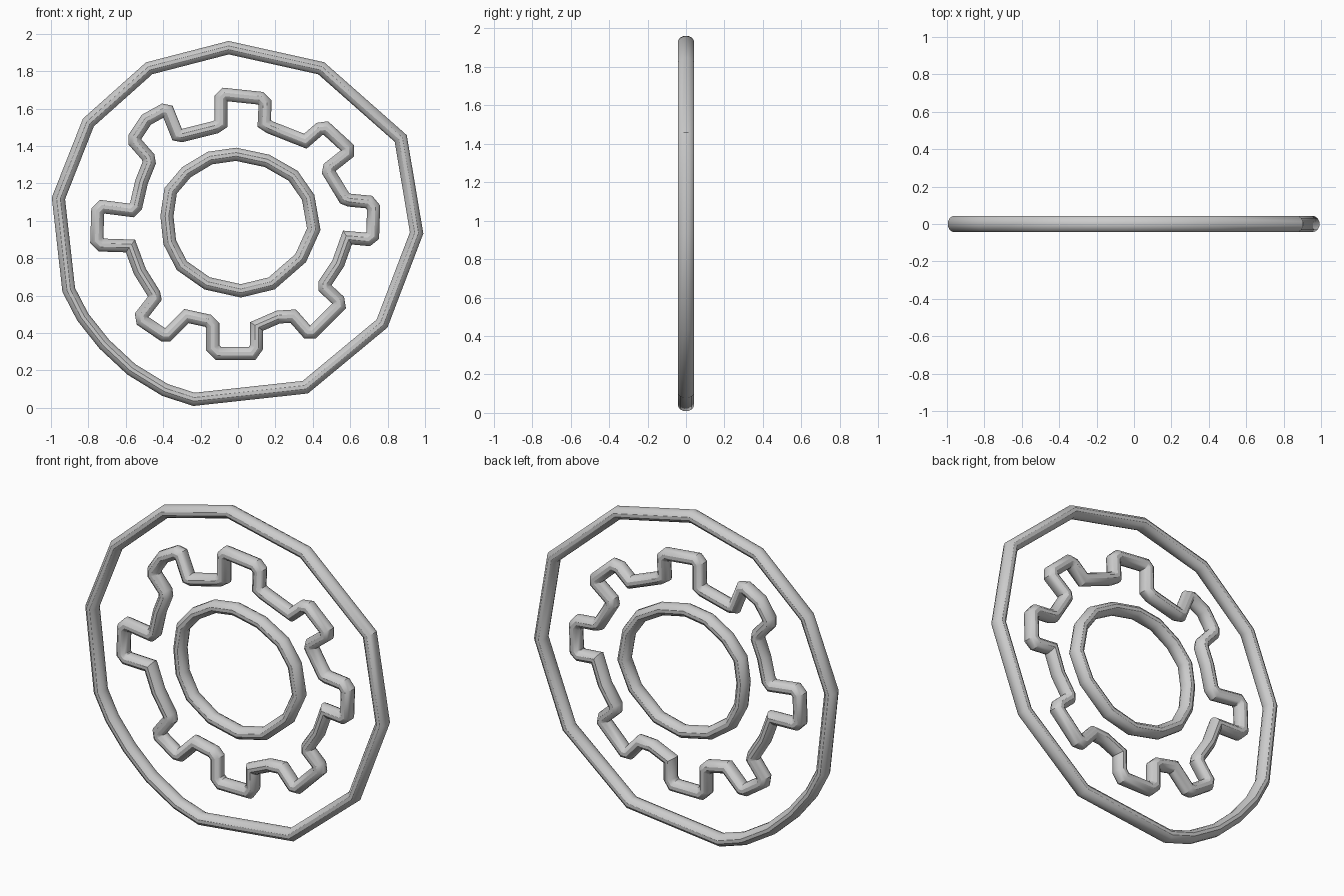
import bpy, bmesh, math
from mathutils import Vector

SIDES = 12        # sides of the tube section
R_PLANE = 0.036   # half width seen from the front
R_DEPTH = 0.044   # half depth along y


def tube_loop(name, pts):
    """Closed tube with mitred corners along points in the x-z plane."""
    bm = bmesh.new()
    pts = [Vector(p) for p in pts]
    n = len(pts)
    rings = []
    for i, p in enumerate(pts):
        a = (p - pts[i - 1]).normalized()
        b = (pts[(i + 1) % n] - p).normalized()
        t = (a + b).normalized()
        side = Vector((t.y, -t.x)) * min(1 / max(t.dot(a), 0.1), 1.3)
        ring = []
        for k in range(SIDES):
            ang = math.tau * (k + 0.5) / SIDES
            q = p + side * R_PLANE * math.cos(ang)
            ring.append(bm.verts.new((q.x, R_DEPTH * math.sin(ang), q.y)))
        rings.append(ring)
    for i in range(n):
        r0, r1 = rings[i], rings[(i + 1) % n]
        for k in range(SIDES):
            j = (k + 1) % SIDES
            bm.faces.new((r0[k], r0[j], r1[j], r1[k]))
    bmesh.ops.recalc_face_normals(bm, faces=bm.faces)
    me = bpy.data.meshes.new(name)
    bm.to_mesh(me)
    bm.free()
    ob = bpy.data.objects.new(name, me)
    bpy.context.collection.objects.link(ob)
    bpy.ops.object.select_all(action='DESELECT')
    ob.select_set(True)
    bpy.context.view_layer.objects.active = ob
    bpy.ops.object.shade_smooth_by_angle(angle=math.radians(35))
    return ob


# Outer ring: uneven hand-cut polygon
tube_loop("outer_ring", [
    (-.05, 1.925), (.445, 1.815), (.87, 1.44), (.955, .935), (.77, .45),
    (.36, .11), (-.235, .045), (-.39, .095), (-.57, .205), (-.715, .34),
    (-.83, .485), (-.905, .63), (-.96, 1.12), (-.80, 1.525), (-.475, 1.815)])

# Inner ring
tube_loop("inner_ring", [
    (-.01, 1.355), (.155, 1.32), (.295, 1.24), (.375, 1.125), (.405, .955),
    (.335, .80), (.18, .665), (.015, .625), (-.165, .665), (-.30, .76),
    (-.365, .885), (-.38, 1.025), (-.36, 1.16), (-.275, 1.26), (-.15, 1.335)])

# Gear outline: eight uneven teeth, clockwise from the top
tube_loop("gear_outline", [
    (-.09, 1.52), (-.09, 1.655), (-.07, 1.675), (.12, 1.655), (.145, 1.63),
    (.14, 1.52), (.17, 1.50), (.36, 1.425),
    (.435, 1.49), (.47, 1.495), (.585, 1.39), (.585, 1.36), (.49, 1.285),
    (.485, 1.26), (.57, 1.12),
    (.595, 1.11), (.70, 1.10), (.725, 1.07), (.72, .92), (.695, .90),
    (.585, .91), (.535, .77), (.465, .665),
    (.465, .64), (.535, .575), (.54, .545), (.40, .405), (.37, .405),
    (.295, .49), (.215, .485), (.10, .435),
    (.10, .325), (.075, .29), (-.105, .29), (-.135, .32), (-.135, .44),
    (-.16, .465), (-.275, .49),
    (-.375, .39), (-.40, .39), (-.51, .465), (-.515, .495), (-.445, .585),
    (-.45, .61), (-.525, .73), (-.575, .865),
    (-.73, .87), (-.755, .895), (-.75, 1.05), (-.725, 1.075), (-.57, 1.055),
    (-.545, 1.08), (-.515, 1.21), (-.475, 1.31),
    (-.48, 1.34), (-.55, 1.42), (-.55, 1.45), (-.49, 1.54), (-.40, 1.59),
    (-.375, 1.585), (-.325, 1.46), (-.30, 1.455), (-.12, 1.50)])
